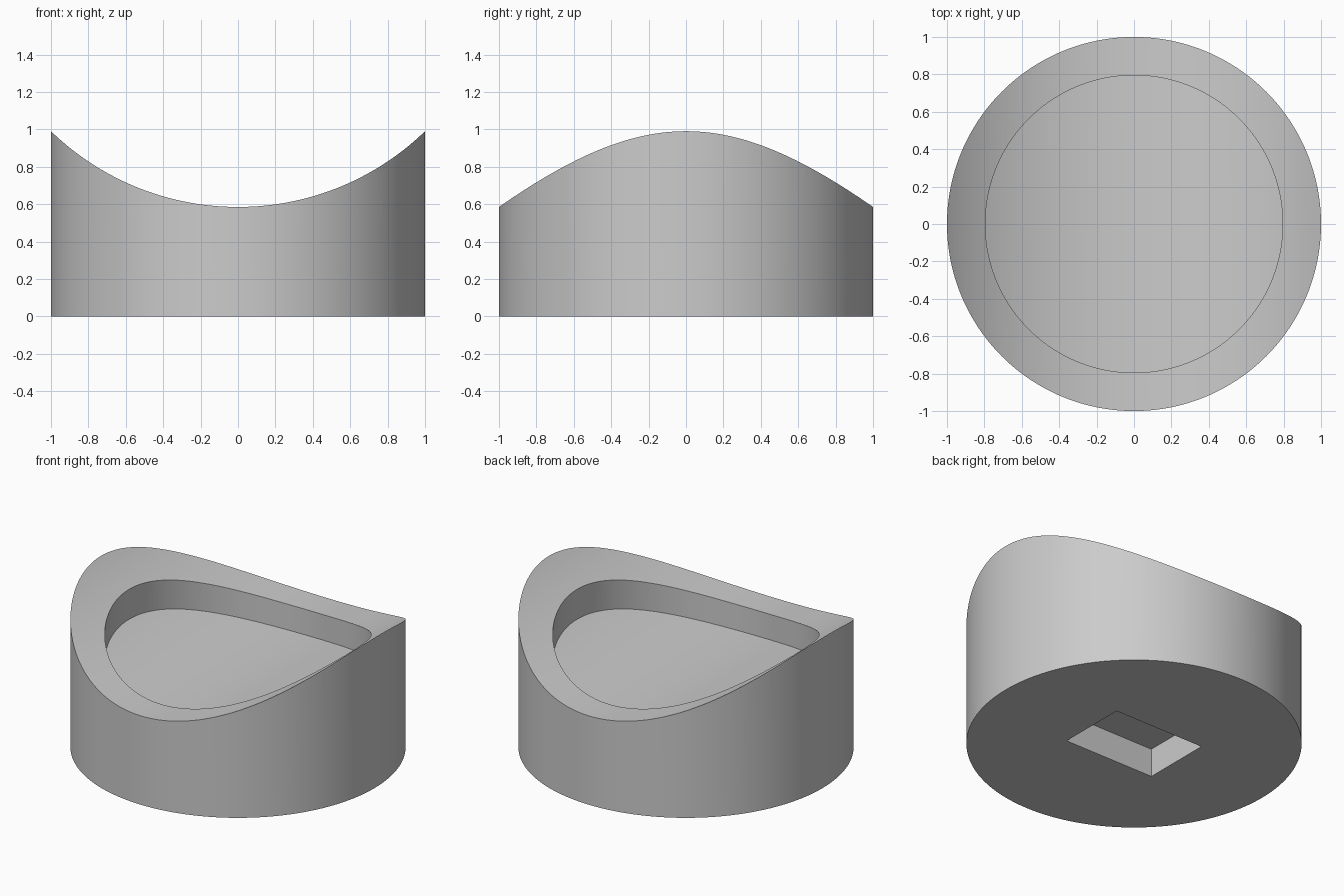
import bpy
import math

start_cube = bpy.data.objects.get("Cube")
if start_cube:
    bpy.data.objects.remove(start_cube, do_unlink=True)

RADIUS = 1.0          # outer radius of the block
AXIS_Z = 2.022        # height of the axis of the curved top
TOP_R = 1.437         # radius of the curved top
FLOOR_R = 1.605       # radius of the recess floor, same axis
RECESS_R = 0.795
SLOT = (0.66, 0.464, 0.187)


def cylinder(name, radius, depth, location, segments=192, along_y=False):
    rotation = (math.pi / 2, 0, 0) if along_y else (0, 0, 0)
    bpy.ops.mesh.primitive_cylinder_add(vertices=segments, radius=radius, depth=depth,
                                        location=location, rotation=rotation)
    obj = bpy.context.object
    obj.name = name
    bpy.ops.object.transform_apply(location=True, rotation=True, scale=True)
    return obj


def combine(target, cutter, operation):
    """Apply a boolean and drop the cutter."""
    mod = target.modifiers.new("cut", "BOOLEAN")
    mod.operation = operation
    mod.solver = "EXACT"
    mod.object = cutter
    bpy.ops.object.select_all(action="DESELECT")
    bpy.context.view_layer.objects.active = target
    target.select_set(True)
    bpy.ops.object.modifier_apply(modifier=mod.name)
    bpy.data.objects.remove(cutter, do_unlink=True)


# Round block with a concave saddle top
block = cylinder("saddle_block", RADIUS, 1.2, (0, 0, 0.6))
combine(block, cylinder("saddle_cutter", TOP_R, 3, (0, 0, AXIS_Z), 256, True), "DIFFERENCE")

# Round recess whose floor runs parallel to the saddle
recess = cylinder("recess_cutter", RECESS_R, 1.4, (0, 0, 0.9))
combine(recess, cylinder("floor_shape", FLOOR_R, 3, (0, 0, AXIS_Z), 256, True), "INTERSECT")
combine(block, recess, "DIFFERENCE")

# Rectangular slot in the underside
bpy.ops.mesh.primitive_cube_add(size=1, location=(0, 0, 0))
slot = bpy.context.object
slot.name = "slot_cutter"
slot.scale = (SLOT[0], SLOT[1], SLOT[2] * 2)
bpy.ops.object.transform_apply(location=True, rotation=True, scale=True)
combine(block, slot, "DIFFERENCE")

# Single grey finish
grey = bpy.data.materials.new("light_grey")
grey.use_nodes = True
colour = (0.6, 0.6, 0.6, 1)
grey.diffuse_color = colour
grey.node_tree.nodes["Principled BSDF"].inputs["Base Color"].default_value = colour
block.data.materials.clear()
block.data.materials.append(grey)

bpy.ops.object.select_all(action="DESELECT")
bpy.context.view_layer.objects.active = block
block.select_set(True)
bpy.ops.object.shade_smooth_by_angle(angle=math.radians(30))
